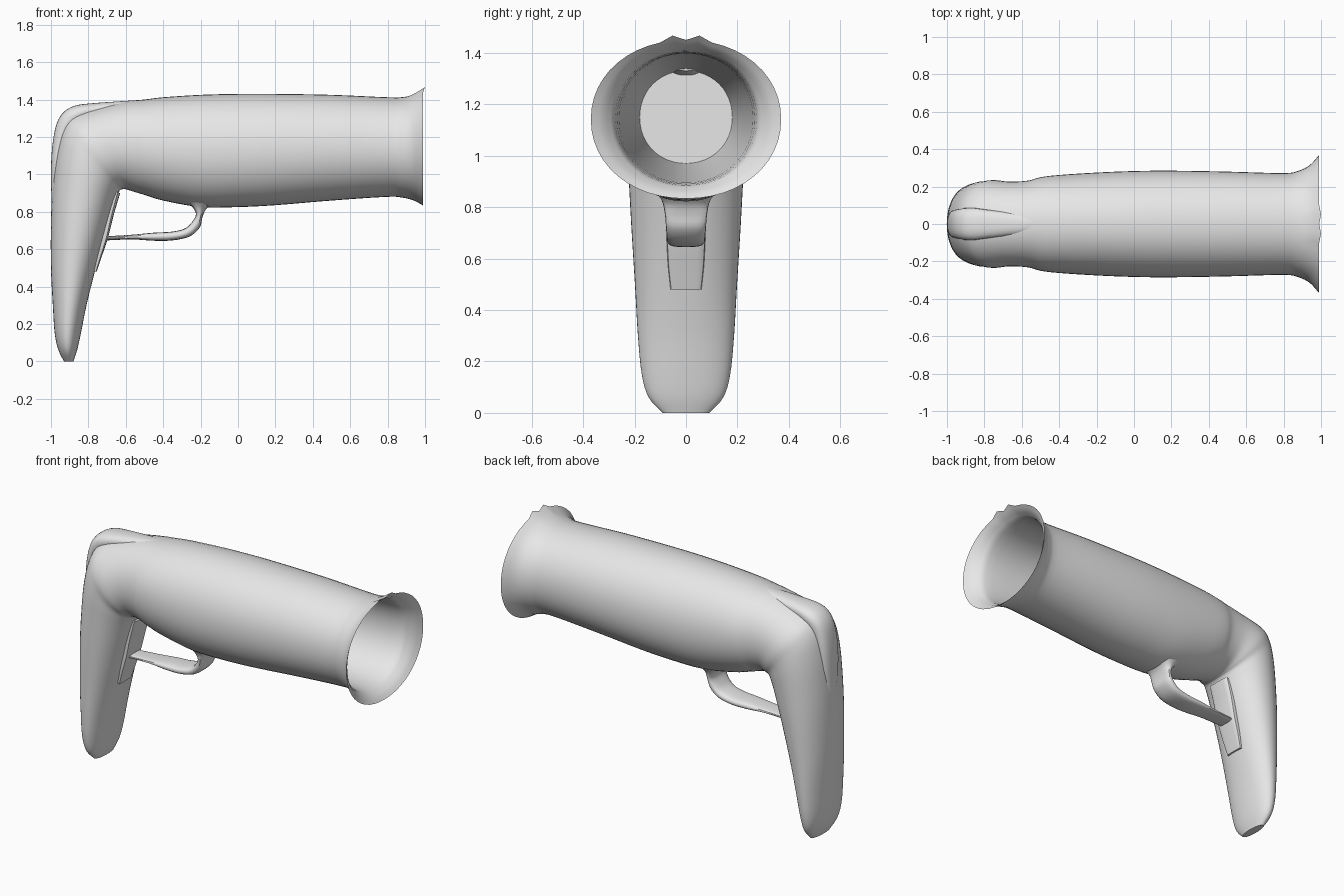
import bpy, bmesh, math

cube = bpy.data.objects.get("Cube")
if cube:
    bpy.data.objects.remove(cube, do_unlink=True)

grey = bpy.data.materials.new("plain_grey")
grey.use_nodes = True
grey.diffuse_color = (0.8, 0.8, 0.8, 1)
grey.node_tree.nodes["Principled BSDF"].inputs["Base Color"].default_value = (0.8, 0.8, 0.8, 1)


def refine(sections, steps):
    """Catmull-Rom interpolation between cross-sections."""
    pts = [sections[0]] + sections + [sections[-1]]
    out = []
    for a, b, c, d in zip(pts, pts[1:], pts[2:], pts[3:]):
        for s in range(steps):
            t = s / steps
            out.append([q + t / 2 * (r - p + t * (2 * p - 5 * q + 4 * r - u + t * (3 * (q - r) + u - p)))
                        for p, q, r, u in zip(a, b, c, d)])
    return out + [list(sections[-1])]


def power(v, n):
    return math.copysign(abs(v) ** (2 / n), v)


def loft(name, sections, sides=48, steps=4, n=2.0, cap_start=True, cap_end=True, warp=None):
    """Skin sections given as outer x, z, inner x, z and half width."""
    bm = bmesh.new()
    rings = []
    for ox, oz, ix, iz, w in refine(sections, steps):
        ring = []
        for k in range(sides):
            a = math.tau * k / sides
            c, s = power(math.cos(a), n), power(math.sin(a), n)
            co = ((ox + ix) / 2 + (ox - ix) / 2 * c, w * s, (oz + iz) / 2 + (oz - iz) / 2 * c)
            ring.append(bm.verts.new(warp(*co) if warp else co))
        rings.append(ring)
    for r, q in zip(rings, rings[1:]):
        for k in range(sides):
            j = (k + 1) % sides
            bm.faces.new((r[k], q[k], q[j], r[j]))
    if cap_start:
        bm.faces.new(rings[0])
    if cap_end:
        bm.faces.new(rings[-1][::-1])
    # Sections run along the path, so make the winding face outwards
    bmesh.ops.reverse_faces(bm, faces=bm.faces[:])
    mesh = bpy.data.meshes.new(name)
    bm.to_mesh(mesh)
    bm.free()
    mesh.materials.append(grey)
    obj = bpy.data.objects.new(name, mesh)
    bpy.context.collection.objects.link(obj)
    bpy.ops.object.select_all(action='DESELECT')
    obj.select_set(True)
    bpy.context.view_layer.objects.active = obj
    bpy.ops.object.shade_smooth_by_angle(angle=math.radians(40))
    return obj


def upright(x, top, bottom, w):
    return (x, top, x, bottom, w)


def ears(x, y, z):
    """Two small raised ears at the top of the muzzle lip."""
    if x < 0.9 or z < 1.3:
        return (x, y, z)
    f = math.exp(-((abs(y) - 0.05) / 0.02) ** 2) * (x - 0.9) / 0.09
    return (x + 0.01 * f, y, z + 0.02 * f)


# Grip sweeping up and forward into the barrel
grip = [
    (-0.93, 0, -0.88, 0, 0.09),
    (-0.96, 0.06, -0.86, 0.06, 0.145),
    (-0.98, 0.15, -0.84, 0.15, 0.172),
    (-0.99, 0.3, -0.81, 0.3, 0.187),
    (-1, 0.5, -0.765, 0.48, 0.198),
    (-1, 0.75, -0.71, 0.68, 0.212),
    (-0.99, 0.95, -0.66, 0.85, 0.222),
    (-0.97, 1.12, -0.64, 0.9, 0.228),
    (-0.935, 1.25, -0.63, 0.915, 0.23),
    (-0.87, 1.32, -0.62, 0.92, 0.235),
    (-0.72, 1.365, -0.6, 0.92, 0.226),
    (-0.58, 1.392, -0.55, 0.905, 0.232),
]
barrel = [
    upright(-0.5, 1.4, 0.89, 0.25),
    upright(-0.4, 1.412, 0.86, 0.262),
    upright(-0.2, 1.425, 0.825, 0.275),
    upright(0, 1.43, 0.825, 0.283),
    upright(0.2, 1.43, 0.835, 0.285),
    upright(0.5, 1.425, 0.86, 0.28),
    upright(0.8, 1.412, 0.88, 0.272),
    upright(0.88, 1.413, 0.875, 0.285),
    upright(0.94, 1.426, 0.86, 0.315),
    upright(0.99, 1.45, 0.833, 0.37),
]
loft("grip_and_barrel", grip + barrel, n=2.08, cap_end=False, warp=ears)

# Tapered hollow inside the muzzle
bore = [
    barrel[-1],
    upright(0.945, 1.418, 0.868, 0.305),
    upright(0.85, 1.4, 0.89, 0.268),
    upright(0.4, 1.39, 0.91, 0.24),
    upright(-0.2, 1.36, 0.94, 0.21),
    upright(-0.68, 1.33, 0.97, 0.18),
]
loft("muzzle_bore", bore, n=2.08, cap_start=False, warp=ears)

# Raised spine over the rear bend
spine = [
    (-0.995, 0.8, -0.93, 0.8, 0.04),
    (-1, 1, -0.93, 1, 0.065),
    (-0.993, 1.15, -0.92, 1.12, 0.075),
    (-0.97, 1.27, -0.89, 1.2, 0.08),
    (-0.93, 1.335, -0.87, 1.25, 0.085),
    (-0.87, 1.367, -0.83, 1.28, 0.085),
    (-0.78, 1.38, -0.77, 1.3, 0.075),
    (-0.55, 1.396, -0.55, 1.33, 0.05),
]
loft("rear_spine", spine, sides=24, n=2.4)

# Trigger guard strap, flared where it joins the barrel
guard = [
    (-0.12, 0.86, -0.34, 0.89, 0.13),
    (-0.17, 0.815, -0.26, 0.84, 0.095),
    (-0.19, 0.77, -0.225, 0.79, 0.083),
    (-0.205, 0.715, -0.25, 0.74, 0.078),
    (-0.26, 0.667, -0.29, 0.708, 0.075),
    (-0.35, 0.647, -0.36, 0.693, 0.073),
    (-0.45, 0.645, -0.45, 0.688, 0.068),
    (-0.57, 0.652, -0.57, 0.677, 0.058),
    (-0.74, 0.645, -0.74, 0.667, 0.05),
]
loft("trigger_guard", guard, sides=20, n=2.8)

# Low ridge on the front of the grip, beneath the guard
ridge = [
    (-0.78, 0.48, -0.755, 0.48, 0.06),
    (-0.76, 0.58, -0.725, 0.57, 0.07),
    (-0.74, 0.68, -0.695, 0.66, 0.075),
    (-0.72, 0.8, -0.665, 0.78, 0.08),
    (-0.7, 0.92, -0.63, 0.9, 0.08),
]
loft("grip_front_ridge", ridge, sides=16, n=4)
